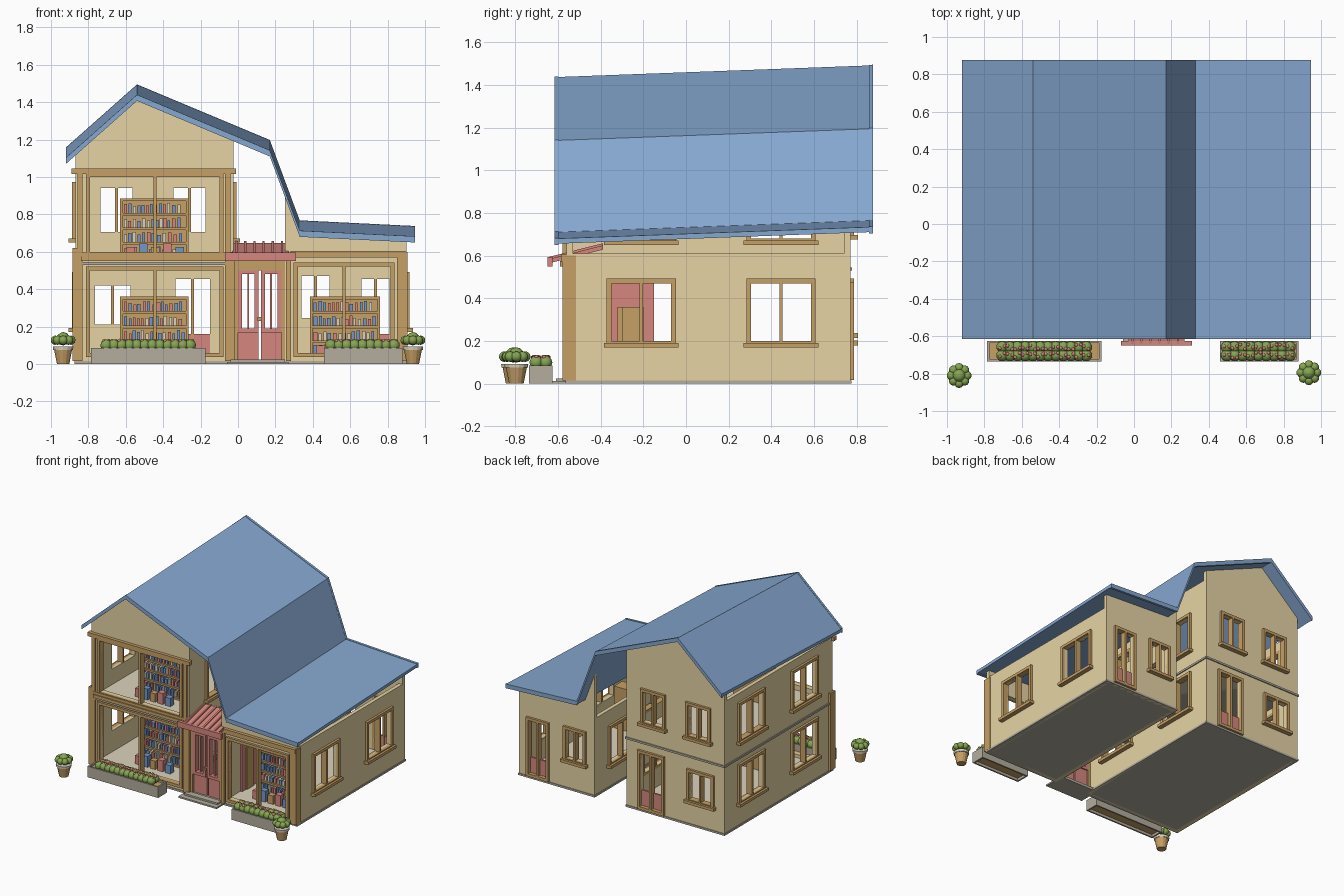
import bpy, bmesh, random
from mathutils import Matrix, Vector

cube = bpy.data.objects.get("Cube")
if cube:
    bpy.data.objects.remove(cube, do_unlink=True)
rng = random.Random(4)


def material(name, hexa):
    rgb = [int(hexa[i:i + 2], 16) / 255 for i in (0, 2, 4)]
    col = [c / 12.92 if c < .04 else ((c + .055) / 1.055) ** 2.4 for c in rgb] + [1]
    m = bpy.data.materials.new(name)
    m.diffuse_color = col
    m.use_nodes = True
    m.node_tree.nodes["Principled BSDF"].inputs["Base Color"].default_value = col
    return m


WALL = material("plaster", "e6d4a4")
ROOF = material("roof blue", "86a8d0")
WOOD = material("wood", "c6a066")
RED = material("door red", "d6877e")
STONE = material("stone", "b4ae9e")
LEAF = material("leaf green", "86a552")
PINK = material("flower pink", "d88080")
BLUE = material("book blue", "7498c8")
CREAM = material("cream", "dcd3be")


def finish(name, bm, *mats):
    bmesh.ops.recalc_face_normals(bm, faces=bm.faces)
    me = bpy.data.meshes.new(name)
    bm.to_mesh(me)
    bm.free()
    for m in mats:
        me.materials.append(m)
    ob = bpy.data.objects.new(name, me)
    bpy.context.collection.objects.link(ob)


def add_box(bm, x0, x1, y0, y1, z0, z1, index=0):
    size = Matrix.Diagonal((x1 - x0, y1 - y0, z1 - z0, 1))
    mid = Matrix.Translation(((x0 + x1) / 2, (y0 + y1) / 2, (z0 + z1) / 2))
    for v in bmesh.ops.create_cube(bm, size=1, matrix=mid @ size)["verts"]:
        for f in v.link_faces:
            f.material_index = index


def boxes(name, mat, *specs):
    bm = bmesh.new()
    for s in specs:
        add_box(bm, *s)
    finish(name, bm, mat)


def panel(name, mat, axis, pos, thick, outline, holes=()):
    """Flat sheet along x or y, with rectangular holes (u0, u1, z0, z1)."""
    cu = bpy.data.curves.new(name, "CURVE")
    cu.dimensions, cu.fill_mode, cu.extrude = "2D", "BOTH", thick / 2
    for ring in [outline] + [[(a, c), (b, c), (b, d), (a, d)] for a, b, c, d in holes]:
        sp = cu.splines.new("POLY")
        sp.points.add(len(ring) - 1)
        for p, (u, v) in zip(sp.points, ring):
            p.co = (u, v, 0, 1)
        sp.use_cyclic_u, sp.use_smooth = True, False
    tmp = bpy.data.objects.new(name + " curve", cu)
    bpy.context.collection.objects.link(tmp)
    me = bpy.data.meshes.new_from_object(tmp.evaluated_get(bpy.context.evaluated_depsgraph_get()))
    bm = bmesh.new()
    bm.from_mesh(me)
    bpy.data.objects.remove(tmp, do_unlink=True)
    bpy.data.meshes.remove(me)
    bmesh.ops.remove_doubles(bm, verts=bm.verts, dist=.0001)
    for f in bm.faces:
        f.smooth, f.material_index = False, 0
    for v in bm.verts:
        u, z, w = v.co
        v.co = (u, pos + w, z) if axis == "x" else (pos + w, u, z)
    finish(name, bm, mat)


# Roof: bent profile that climbs gently towards the back
RIDGE = [(-.92, 1.1), (-.54, 1.437), (.17, 1.14), (.33, .71), (.945, .68)]
FRONT, BACK = -.61, .87


def roof_z(x, y):
    for (a, p), (b, q) in zip(RIDGE, RIDGE[1:]):
        if x <= b:
            break
    return p + (q - p) * (x - a) / (b - a) + .037 * (y - FRONT)


def roof_strip(name, y0, y1, drop, lift=0):
    bm = bmesh.new()
    rows = [[bm.verts.new((x, y, roof_z(x, y) + dz)) for x, _ in RIDGE]
            for y, dz in ((y0, lift), (y1, lift), (y1, -drop), (y0, -drop))]
    for r, s in zip(rows, rows[1:] + rows[:1]):
        for i in range(len(RIDGE) - 1):
            bm.faces.new((r[i], r[i + 1], s[i + 1], s[i]))
    for k in (0, -1):
        bm.faces.new([r[k] for r in rows])
    finish(name, bm, ROOF)


roof_strip("roof", FRONT, BACK, .024)
roof_strip("roof_front_trim", FRONT - .006, FRONT + .012, .03, .003)
roof_strip("roof_back_trim", BACK - .012, BACK + .006, .03, .003)

# House blocks
F, B, T = -.56, .77, .03
TALL, LOW = (-.87, -.025), (.25, .9)
SIDE = [(-.35, -.07), (.305, .585)]
low_row = [s + (.2, .47) for s in SIDE]
up_row = [s + (.68, .95) for s in SIDE]


def gable(name, y, span, holes):
    xs = [span[0]] + [x for x, _ in RIDGE if span[0] < x < span[1]] + [span[1]]
    top = [(x, roof_z(x, y) - .02) for x in xs]
    panel(name, WALL, "x", y, T, [(span[0], 0)] + top + [(span[1], 0)], holes)


def side(name, x, top, holes):
    y0, y1 = F + T, B - T
    panel(name, WALL, "y", x, T, [(y0, 0), (y0, top), (y1, top), (y1, 0)], holes)


big_tall = [(-.79, -.1, .06, .5), (-.79, -.1, .6, 1.0)]
big_low = [(.32, .815, .06, .52)]
back_win = [(-.765, -.575, .21, .42), (-.735, -.565, .705, .94), (-.345, -.175, .705, .94), (.34, .49, .245, .47)]
back_door = [(-.335, -.15, .04, .455), (.66, .81, .04, .455)]
gable("tall_front_wall", F + T / 2, TALL, big_tall)
gable("low_front_wall", F + T / 2, LOW, big_low)
gable("tall_back_wall", B - T / 2, TALL, back_win[:3] + back_door[:1])
gable("low_back_wall", B - T / 2, LOW, back_win[3:] + back_door[1:])
side("tall_right_wall", TALL[0] + T / 2, 1.04, low_row + up_row)
side("tall_left_wall", TALL[1] - T / 2, 1.18, low_row + up_row)
side("low_right_wall", LOW[1] - T / 2, .61, low_row)
side("low_left_wall", LOW[0] + T / 2, .61, low_row)
for label, (a, b) in (("tall", TALL), ("low", LOW)):
    boxes(label + "_floor", CREAM, (a + T, b - T, F + T, B - T, .01, .035))
    boxes(label + "_base", STONE, (a - .005, b + .005, F - .005, B + .005, 0, .015))
boxes("upper_floor", CREAM, (TALL[0] + T, TALL[1] - T, F + T, B - T, .53, .56))
boxes("storey_ledge", STONE, (TALL[0] - .008, TALL[1] + .008, F - .015, B + .008, .53, .545))


def frame(name, axis, face, out, hole, sill=True, bars=True, mat=WOOD):
    """Frame on a wall face; out is +1 or -1, the way the wall looks."""
    a, b, c, d = hole
    w = .022
    specs = [(a - w, a, c, d), (b, b + w, c, d), (a - w, b + w, d, d + w), (a - w, b + w, c - w, c)]
    if bars:
        m = (a + b) / 2
        specs += [(m - .008, m + .008, c, d)]
    d0, d1 = sorted((face - out * T, face + out * .018))
    s0, s1 = sorted((face, face + out * .035))
    cut = [(u0, u1, d0, d1, z0, z1) for u0, u1, z0, z1 in specs]
    if sill:
        cut.append((a - .035, b + .035, s0, s1, c - .03, c - .008))
    if axis == "y":
        cut = [(p, q, u0, u1, z0, z1) for u0, u1, p, q, z0, z1 in cut]
    boxes(name, mat, *cut)


for h in low_row + up_row:
    frame("tall_right_window", "y", TALL[0], -1, h)
    frame("tall_left_window", "y", TALL[1], 1, h)
for h in low_row:
    frame("low_right_window", "y", LOW[1], 1, h)
    frame("low_left_window", "y", LOW[0], -1, h)
for h in back_win:
    frame("back_window", "x", B, 1, h)
for h in back_door:
    frame("back_door_frame", "x", B, 1, h, sill=False)
    boxes("back_door_panel", RED, (h[0], h[1], B - .025, B - .01, h[2], .16))
for h in big_tall + big_low:
    frame("front_opening_frame", "x", F, -1, h, sill=False)

# Front posts and beams
posts = []
for x, top in ((-.87, .62), (-.845, 1.03), (-.055, 1.03), (-.03, .6), (.27, .58), (.865, .6), (.892, .6)):
    posts.append((x - .014, x + .014, F - .018, F + .045, .015, top))
boxes("front_posts", WOOD, *posts)
boxes("front_beams", WOOD, (-.89, -.01, F - .025, F + .01, 1.015, 1.045),
      (-.84, -.06, F - .03, F + .01, .55, .575), (-.84, -.06, F - .022, F + .01, .575, .595),
      (.28, .9, F - .025, F + .01, .57, .605))

# Entrance
DOOR_Y = F + .02
boxes("hall_floor", STONE, (TALL[1], LOW[0], F, F + .08, 0, .02))
boxes("front_steps", STONE, (-.04, .25, F - .05, F, 0, .025), (-.06, .27, F - .09, F, 0, .012))
for x in (.0, .122):
    frame("front_door_leaf", "x", DOOR_Y, -1, (x + .022, x + .088, .19, .48), sill=False, bars=False, mat=RED)
    boxes("front_door_panel", RED, (x, x + .11, DOOR_Y, DOOR_Y + .02, .02, .17))
    boxes("front_door_bar", RED, (x + .05, x + .06, DOOR_Y, DOOR_Y + .015, .18, .49))
    boxes("front_door_handle", WOOD, (.105, .125, DOOR_Y - .03, DOOR_Y, .23, .25))
boxes("front_door_frame", WOOD, (-.022, 0, DOOR_Y - .02, DOOR_Y + .03, .02, .56),
      (.232, .25, DOOR_Y - .02, DOOR_Y + .03, .02, .56), (-.02, .25, DOOR_Y - .02, DOOR_Y + .03, .5, .56))
slope = [(-.64, .565), (-.64, .585), (-.39, .648), (-.39, .628)]
panel("awning", RED, "y", .12, .3, slope)
for i in range(6):
    panel("awning_rib", RED, "y", -.01 + i * .049, .012, [(y, z + .01) for y, z in slope])
boxes("awning_edge", RED, (-.07, .31, -.65, -.625, .55, .595))

# Red inner door with a wooden panel
door_x = LOW[0] + T + .015
boxes("inner_door", RED, (door_x - .015, door_x, -.37, -.15, .035, .5))
boxes("inner_door_panel", WOOD, (door_x, door_x + .008, -.32, -.235, .035, .36))


# Bookcases with books and goods in front
def bookcase(x0, x1, z):
    y0, y1, h, t = -.3, -.2, .325, .014
    sides = [(x0, x0 + t, y0, y1, z, z + h), (x1 - t, x1, y0, y1, z, z + h), (x0, x1, y1 - t, y1, z, z + h)]
    rows = [z + i * (h - t) / 4 for i in range(5)]
    boxes("bookcase", WOOD, *sides, *[(x0, x1, y0, y1, r, r + t) for r in rows])
    bm = bmesh.new()
    for r in rows[:4]:
        x = x0 + t + .006
        while x < x1 - .035:
            w = rng.uniform(.013, .02)
            add_box(bm, x, x + w, y0 + .012, y1 - t, r + t, r + t + rng.uniform(.035, .055), rng.randrange(4))
            x += w + rng.uniform(.004, .012)
    finish("books", bm, BLUE, RED, CREAM, BLUE)
    for i, m in enumerate((RED, BLUE, WOOD, RED, BLUE)):
        x = x0 + .035 + i * .065
        boxes("goods", m, (x, x + .045, -.42, -.375, z, z + .065 + .02 * (i % 2)))


bookcase(-.63, -.265, .035)
bookcase(-.63, -.265, .56)
bookcase(.385, .76, .035)


# Planters and pots
def blob(bm, x, y, z, r, index=0):
    spot = Matrix.Translation((x, y, z))
    for v in bmesh.ops.create_icosphere(bm, subdivisions=2 - index, radius=r, matrix=spot)["verts"]:
        for f in v.link_faces:
            f.smooth, f.material_index = True, index


def planter(x0, x1, h0, h1):
    y0, y1, t, h = -.735, -.625, .012, .085
    boxes("planter", STONE, (x0, x1, y0, y0 + t, 0, h), (x0, x1, y1 - t, y1, 0, h),
          (x0, x0 + t, y0, y1, 0, h), (x1 - t, x1, y0, y1, 0, h))
    boxes("planter_soil", WOOD, (x0 + t, x1 - t, y0 + t, y1 - t, .02, .07))
    bm = bmesh.new()
    n = round((h1 - h0) / .042)
    for i in range(n):
        x = h0 + (i + .5) * (h1 - h0) / n
        for y in (-.702, -.658):
            blob(bm, x, y, .1, .032)
            for k in (-.012, .012):
                blob(bm, x + k, y + rng.uniform(-.014, .014), .124, .011, 1)
    finish("planter_hedge", bm, LEAF, PINK)


planter(-.785, -.175, -.725, -.235)
planter(.46, .88, .475, .855)


def pot(x, y):
    for name, mat, r0, r1, z0, z1 in (("pot", WOOD, .034, .05, 0, .08), ("pot_rim", CREAM, .054, .056, .075, .093)):
        bm = bmesh.new()
        bmesh.ops.create_cone(bm, cap_ends=True, segments=14, radius1=r0, radius2=r1, depth=z1 - z0,
                              matrix=Matrix.Translation((x, y, (z0 + z1) / 2)))
        finish(name, bm, mat)
    bm = bmesh.new()
    blob(bm, x, y, .135, .036)
    for i in range(8):
        p = Matrix.Rotation(i * .785, 3, "Z") @ Vector((.042, 0, 0))
        blob(bm, x + p.x, y + p.y, .127, .025)
    finish("pot_plant", bm, LEAF)


pot(-.935, -.81)
pot(.935, -.795)
